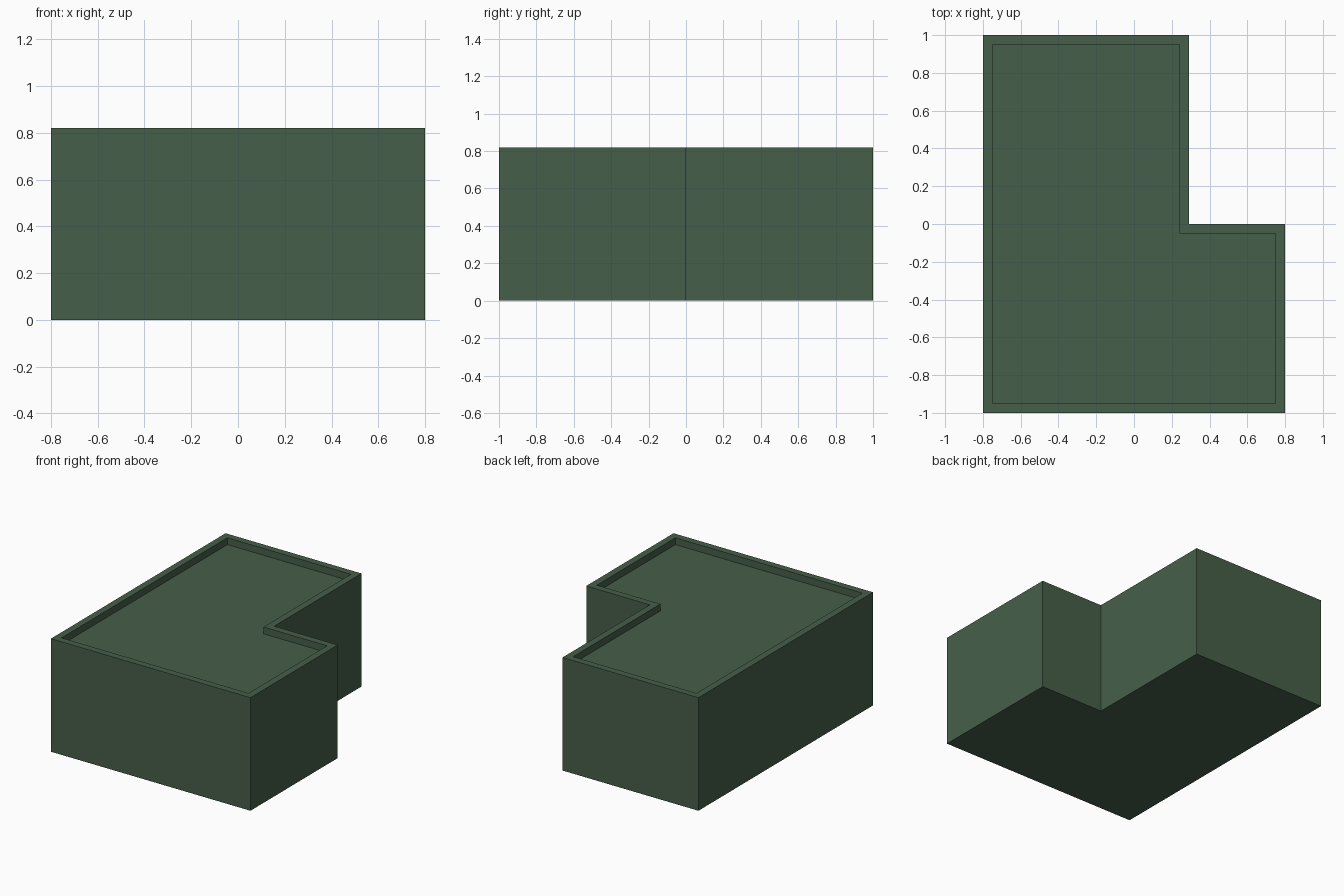
import bpy, bmesh

if "Cube" in bpy.data.objects:
    bpy.data.objects.remove(bpy.data.objects["Cube"])

H, RIM, DEPTH = 0.82, 0.05, 0.05
OUTLINE = [(-0.8, -1), (0.8, -1), (0.8, 0), (0.29, 0), (0.29, 1), (-0.8, 1)]

green = bpy.data.materials.new("dark green")
green.diffuse_color = (0.0612, 0.1144, 0.0685, 1)
green.use_nodes = True
green.node_tree.nodes["Principled BSDF"].inputs["Base Color"].default_value = green.diffuse_color

# L-shaped block, extruded from its footprint
bm = bmesh.new()
base = bm.faces.new([bm.verts.new((x, y, 0)) for x, y in OUTLINE])
ext = bmesh.ops.extrude_face_region(bm, geom=[base], use_keep_orig=True)
top_verts = [g for g in ext["geom"] if isinstance(g, bmesh.types.BMVert)]
bmesh.ops.translate(bm, verts=top_verts, vec=(0, 0, H))
bmesh.ops.recalc_face_normals(bm, faces=bm.faces[:])

# Parapet rim: inset the roof, then sink it with vertical inner walls
roof = next(f for f in bm.faces if f.normal.z > 0.9)
bmesh.ops.inset_region(bm, faces=[roof], thickness=RIM, use_even_offset=True)
ext = bmesh.ops.extrude_face_region(bm, geom=[roof])
floor_verts = [g for g in ext["geom"] if isinstance(g, bmesh.types.BMVert)]
bmesh.ops.translate(bm, verts=floor_verts, vec=(0, 0, -DEPTH))
if roof.is_valid:
    bmesh.ops.delete(bm, geom=[roof], context="FACES_ONLY")
bmesh.ops.recalc_face_normals(bm, faces=bm.faces[:])

mesh = bpy.data.meshes.new("building_block")
bm.to_mesh(mesh)
bm.free()
mesh.materials.append(green)
bpy.context.collection.objects.link(bpy.data.objects.new("building_block", mesh))
